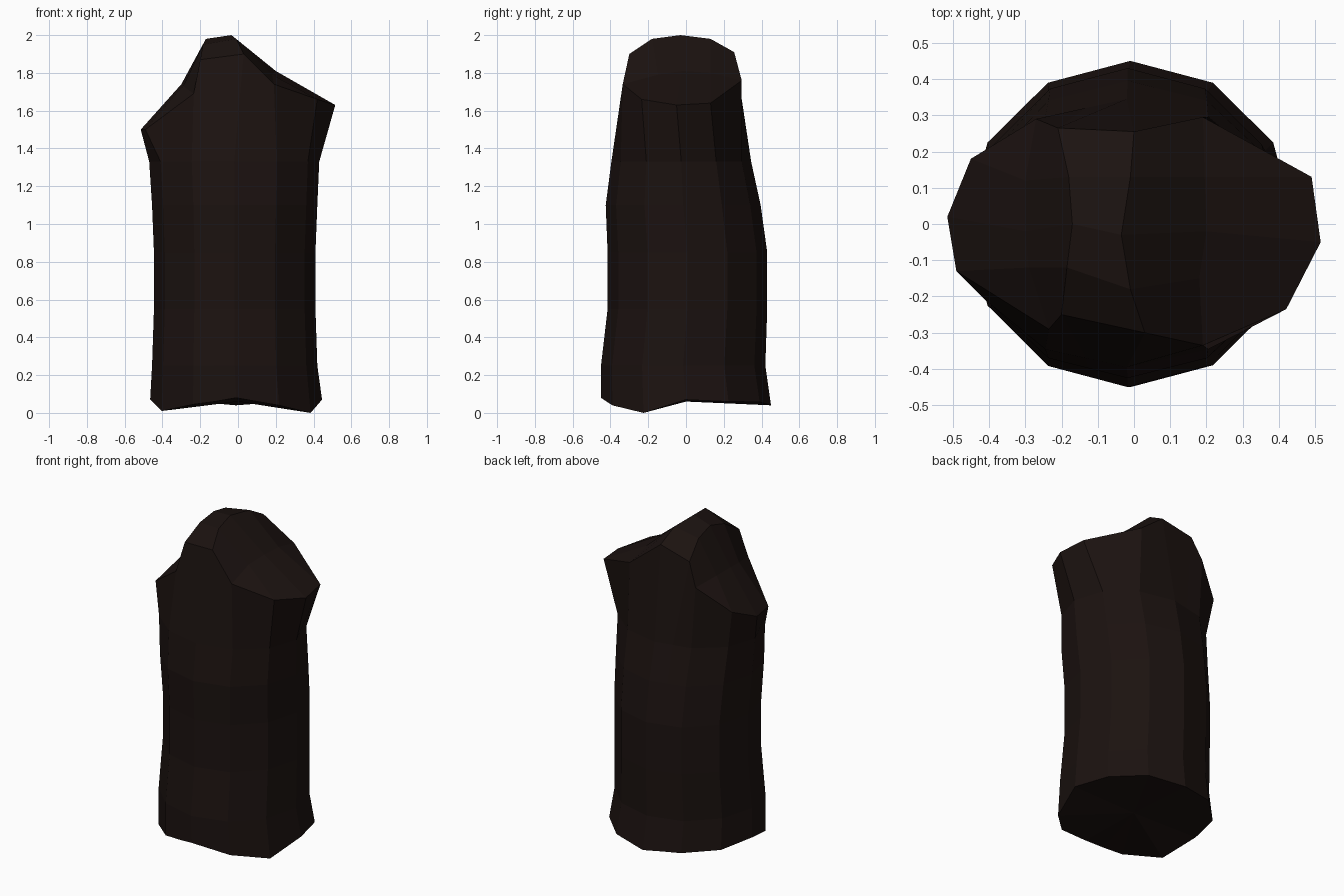
import bpy, bmesh, math
from mathutils import Vector

if "Cube" in bpy.data.objects:
    bpy.data.objects.remove(bpy.data.objects["Cube"])

ANGLES = [-90, -60, -30, 0, 30, 60, 90, 105, 120, 150, 180, 210, 240, 255]

# trunk cross-sections: z, xmin, xmax, ymin, ymax
RINGS = [(0.25, -.455, .42, -.45, .42), (0.55, -.445, .41, -.415, .43),
         (0.85, -.445, .41, -.415, .43), (1.10, -.455, .42, -.425, .395),
         (1.33, -.47, .43, -.395, .345)]
# uneven heights around the foot
FOOT_Z = [.08, .04, 0, .07, .06, .058, .04, .05, .058, .06, .07, .01, .045, .06]
# broken rim, same order as ANGLES
RIM = [(.03, -.30, 1.90), (.19, -.335, 1.74), (.42, -.235, 1.66), (.515, -.05, 1.63),
       (.49, .13, 1.64), (.19, .295, 1.76), (0, .255, 1.91), (-.21, .265, 1.86),
       (-.27, .29, 1.72), (-.45, .18, 1.57), (-.515, .02, 1.50), (-.49, -.13, 1.50),
       (-.235, -.29, 1.69), (-.20, -.25, 1.87)]

bm = bmesh.new()


def ring(z, x0, x1, y0, y1, heights=None):
    def pt(deg):
        a = math.radians(deg)
        return Vector(((x0 + x1) / 2 + (x1 - x0) / 2 * math.cos(a),
                       (y0 + y1) / 2 + (y1 - y0) / 2 * math.sin(a), 0))
    out = []
    for i, deg in enumerate(ANGLES):
        # the two extra points lie on the flat side of the twelve-sided ring
        p = (pt(deg - 15) + pt(deg + 15)) / 2 if deg in (105, 255) else pt(deg)
        p.z = heights[i] if heights else z
        out.append(bm.verts.new(p))
    return out


# trunk wall
loops = [ring(0, -.465, .445, -.45, .45, FOOT_Z)]
loops += [ring(*r) for r in RINGS]
loops.append([bm.verts.new(p) for p in RIM])
n = len(ANGLES)
for a, b in zip(loops, loops[1:]):
    for i in range(n):
        j = (i + 1) % n
        bm.faces.new((a[i], a[j], b[j], b[i]))

# underside
hub = bm.verts.new((0, 0, .06))
for i in range(n):
    bm.faces.new((loops[0][(i + 1) % n], loops[0][i], hub))

# broken top: front-to-back lines joined by strips
rim = loops[-1]


def line(front, mids, back):
    return [rim[front]] + [bm.verts.new(p) for p in mids] + [rim[back]]


left = line(12, [(-.29, -.12, 1.73), (-.30, -.02, 1.74), (-.30, .12, 1.74)], 8)
ridge_l = line(13, [(-.185, -.12, 1.95), (-.17, 0, 1.98), (-.18, .13, 1.95)], 7)
ridge_r = line(0, [(-.01, -.18, 1.98), (-.035, -.03, 2.0), (-.01, .13, 1.98)], 6)
right = line(1, [(.18, -.15, 1.79), (.20, -.02, 1.81), (.195, .13, 1.80)], 5)
for a, b in ((left, ridge_l), (ridge_l, ridge_r), (ridge_r, right)):
    for k in range(4):
        bm.faces.new((a[k], b[k], b[k + 1], a[k + 1]))

# side shoulders sloping from the ridge to the rim
for inner, outer in ((right, rim[1:6]), (left[::-1], rim[8:13])):
    for k in range(4):
        quad = [inner[k], outer[k], outer[k + 1], inner[k + 1]]
        bm.faces.new(list(dict.fromkeys(quad)))

bmesh.ops.recalc_face_normals(bm, faces=bm.faces[:])
mesh = bpy.data.meshes.new("stump")
bm.to_mesh(mesh)
bm.free()
stump = bpy.data.objects.new("stump", mesh)
bpy.context.collection.objects.link(stump)

# charred wood
wood = bpy.data.materials.new("dark_wood")
wood.diffuse_color = (.011, .006, .005, 1)
wood.use_nodes = True
wood.node_tree.nodes["Principled BSDF"].inputs["Base Color"].default_value = wood.diffuse_color
mesh.materials.append(wood)
